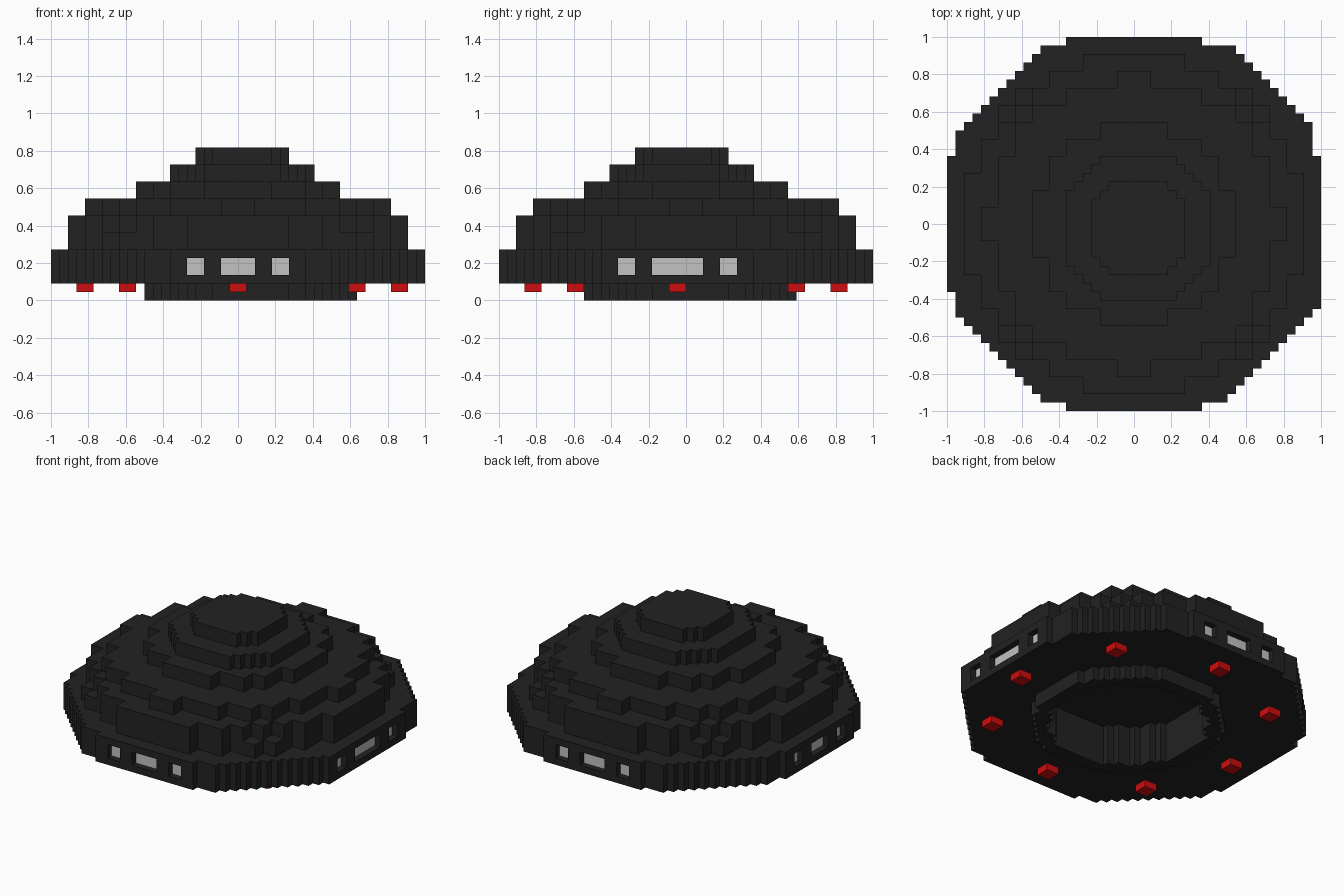
import bpy
import bmesh
import math
from mathutils import Vector

cube = bpy.data.objects.get("Cube")
if cube:
    bpy.data.objects.remove(cube, do_unlink=True)

U = 2 / 44  # one block


def material(name, rgb):
    m = bpy.data.materials.new(name)
    m.use_nodes = True
    m.diffuse_color = (*rgb, 1)
    bsdf = next(n for n in m.node_tree.nodes if n.type == 'BSDF_PRINCIPLED')
    bsdf.inputs["Base Color"].default_value = (*rgb, 1)
    return m


black = material("hull black", (0.016, 0.016, 0.016))
glass = material("window grey", (0.54, 0.54, 0.54))
red = material("lamp red", (0.62, 0.004, 0.004))


def finish(name, bm, mat):
    bmesh.ops.recalc_face_normals(bm, faces=bm.faces)
    me = bpy.data.meshes.new(name)
    bm.to_mesh(me)
    bm.free()
    me.materials.append(mat)
    ob = bpy.data.objects.new(name, me)
    bpy.context.collection.objects.link(ob)
    return ob


def slab(name, inside, z0, z1, size=1):
    """Stepped slab: every grid cell that passes the rule, raised from z0 to z1."""
    bm = bmesh.new()
    verts = {}

    def vert(i, j):
        if (i, j) not in verts:
            verts[i, j] = bm.verts.new((i * size * U, j * size * U, z0 * U))
        return verts[i, j]

    n = 22 // size
    for i in range(-n, n):
        for j in range(-n, n):
            if inside(i, j):
                bm.faces.new([vert(i, j), vert(i + 1, j),
                              vert(i + 1, j + 1), vert(i, j + 1)])
    ext = bmesh.ops.extrude_face_region(bm, geom=bm.faces[:], use_keep_orig=True)
    top = [v for v in ext["geom"] if isinstance(v, bmesh.types.BMVert)]
    bmesh.ops.translate(bm, vec=(0, 0, (z1 - z0) * U), verts=top)
    bmesh.ops.recalc_face_normals(bm, faces=bm.faces)
    # merge the flat cells into clean faces
    bmesh.ops.dissolve_limit(bm, angle_limit=0.01, verts=bm.verts[:], edges=bm.edges[:])
    return finish(name, bm, black)


def box(name, lo, hi, mat):
    bm = bmesh.new()
    lo, hi = Vector(lo) * U, Vector(hi) * U
    bmesh.ops.create_cube(bm, size=1)
    for v in bm.verts:
        v.co = [(lo[k] + hi[k]) / 2 + v.co[k] * (hi[k] - lo[k]) for k in range(3)]
    return finish(name, bm, mat)


def disc(r2, ci=0, cj=0):
    """Round mask measured between cell centres."""
    return lambda i, j: (i - ci) ** 2 + (j - cj) ** 2 <= r2


def octagon(i, j):
    a = i + 1 if i >= 0 else -i
    b = j + 1 if j >= 0 else -j
    if max(a, b) == 22:
        return min(a, b) <= (10 if i == 21 and j < 0 else 8)
    return a + b <= (33 if i >= 0 and j >= 0 else 32)


# Window spans along each side of the hull
even = [(-6, -4), (-2, 2), (4, 6)]
wide = [(-8, -6), (-4, 2), (4, 6)]
sides = {"front": even, "back": even, "right": even, "left": wide}


def in_span(k, spans):
    return any(s <= k < e for s, e in spans)


def window_cell(i, j):
    return (j == -22 and in_span(i, sides["front"]) or
            j == 21 and in_span(i, sides["back"]) or
            i == -22 and in_span(j, sides["right"]) or
            i == 21 and in_span(j, sides["left"]))


# Hollow collar underneath, its well running up through the hull
well = disc(116, 1, 0)
collar = disc(161, 1, 0)
slab("bottom_collar", lambda i, j: collar(i, j) and not well(i, j), 0, 2)


# Octagonal hull in three courses, the middle one notched for windows
def hull(i, j):
    return octagon(i, j) and not well(i, j)


slab("hull_lower_course", hull, 2, 3)
slab("hull_window_course", lambda i, j: hull(i, j) and not window_cell(i, j), 3, 5)
slab("hull_upper_course", hull, 5, 6)

# Window panes at the back of the notches
T = 0.1
for side, spans in sides.items():
    for n, (s, e) in enumerate(spans, 1):
        d0, d1 = (21, 21 + T) if side in ("back", "left") else (-21 - T, -21)
        if side in ("front", "back"):
            lo, hi = (s, d0, 3), (e, d1, 5)
        else:
            lo, hi = (d0, s, 3), (d1, e, 5)
        box(f"window_{side}_{n}", lo, hi, glass)

# Stepped dome: coarse tiers, then two finer tiers at the top
for n, (r2, z0, z1) in enumerate([(99, 6, 8), (97, 8, 10), (73, 10, 12), (34, 12, 14)], 1):
    slab(f"dome_tier_{n}", disc(r2, -0.5, -0.5), z0, z1, 2)
slab("dome_upper_tier", disc(80, 0, -1), 14, 16)
slab("dome_cap", disc(34, 0, -1), 16, 18)

# Ring of lamps under the hull
lamps = [(0, -18), (0, 18), (-18, -1), (19, -1),
         (-13, -13), (14, -13), (-13, 13), (14, 13)]
for n, (x, y) in enumerate(lamps, 1):
    box(f"lamp_{n}", (x - 1, y - 1, 1), (x + 1, y + 1, 2), red)
